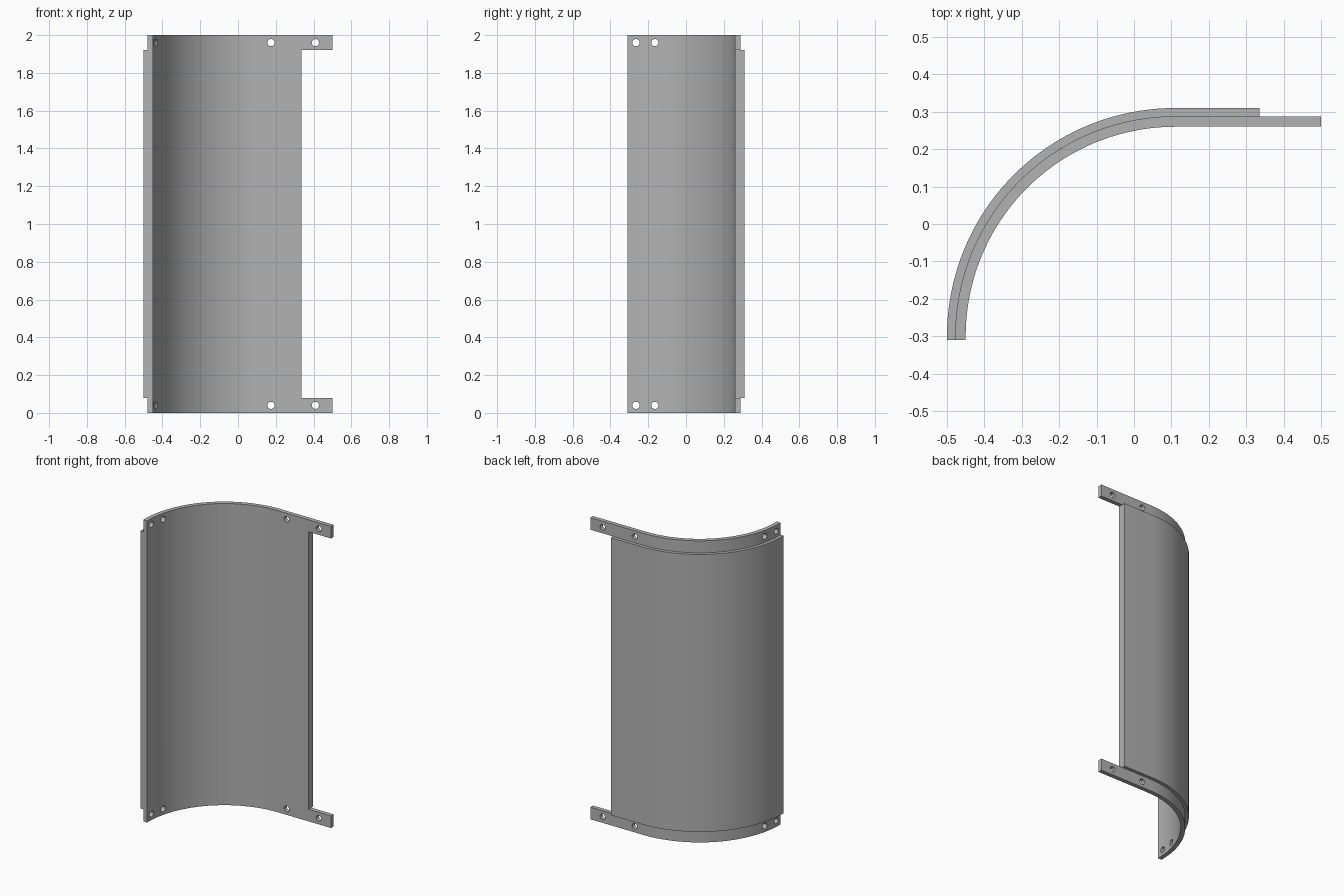
import bpy, bmesh, math
from mathutils import Matrix

if "Cube" in bpy.data.objects:
    bpy.data.objects.remove(bpy.data.objects["Cube"])

CX, CY = 0.11, -0.30             # centre of the bend
R_IN, R_MID, R_OUT = 0.56, 0.588, 0.61
Y_END = -0.31                    # free edge of the curved side
LIP = 0.08                       # height of the end strips
SEGS = 40

grey = bpy.data.materials.new("plain_grey")
grey.diffuse_color = (0.45, 0.45, 0.45, 1)
grey.use_nodes = True
grey.node_tree.nodes["Principled BSDF"].inputs["Base Color"].default_value = grey.diffuse_color


def link(name, bm):
    bmesh.ops.recalc_face_normals(bm, faces=bm.faces[:])
    me = bpy.data.meshes.new(name)
    bm.to_mesh(me)
    bm.free()
    me.materials.append(grey)
    ob = bpy.data.objects.new(name, me)
    bpy.context.collection.objects.link(ob)
    return ob


def path(r, x_end):
    """Short straight, quarter bend, then a flat run to x_end."""
    pts = [(CX - r, Y_END)]
    for i in range(SEGS + 1):
        a = math.pi - i * math.pi / 2 / SEGS
        pts.append((CX + r * math.cos(a), CY + r * math.sin(a)))
    return pts + [(x_end, CY + r)]


def bent_sheet(name, r0, r1, x_end, z0, z1):
    bm = bmesh.new()
    rings = []
    for z in (z0, z1):
        rings.append([[bm.verts.new((x, y, z)) for x, y in path(r, x_end)]
                      for r in (r0, r1)])
    (a0, b0), (a1, b1) = rings
    n = len(a0)
    for i in range(n - 1):
        j = i + 1
        bm.faces.new((a0[i], a0[j], a1[j], a1[i]))
        bm.faces.new((b0[i], b0[j], b1[j], b1[i]))
        bm.faces.new((a0[i], a0[j], b0[j], b0[i]))
        bm.faces.new((a1[i], a1[j], b1[j], b1[i]))
    for i in (0, n - 1):
        bm.faces.new((a0[i], b0[i], b1[i], a1[i]))
    return link(name, bm)


def cut(target, bm):
    tool = link("cutter", bm)
    tool.hide_render = True
    mod = target.modifiers.new("cut", 'BOOLEAN')
    mod.operation = 'DIFFERENCE'
    mod.solver = 'EXACT'
    mod.object = tool
    bpy.context.view_layer.objects.active = target
    bpy.ops.object.modifier_apply(modifier=mod.name)
    bpy.data.objects.remove(tool)


# Inner sheet, full height, with strips reaching past the panel
inner = bent_sheet("inner_sheet", R_IN, R_MID, 0.5, 0, 2)
# Outer sheet, shorter at the top and bottom
outer = bent_sheet("outer_sheet", R_MID, R_OUT, 0.335, LIP, 2 - LIP)

# Window that leaves only the two end strips beyond the panel edge
bm = bmesh.new()
bmesh.ops.create_cube(bm, size=1, matrix=Matrix.Translation((0.535, 0.27, 1))
                      @ Matrix.Diagonal((0.4, 0.3, 2 - 2 * LIP, 1)))
cut(inner, bm)

# Fixing holes through the strips
bm = bmesh.new()
for z in (0.04, 1.96):
    spots = [((x, 0.275, z), 'X') for x in (0.175, 0.41)]
    spots += [((-0.46, y, z), 'Y') for y in (-0.265, -0.165)]
    for pos, axis in spots:
        bmesh.ops.create_cone(
            bm, cap_ends=True, segments=24, radius1=0.019, radius2=0.019,
            depth=0.2, matrix=Matrix.Translation(pos)
            @ Matrix.Rotation(math.pi / 2, 4, axis))
cut(inner, bm)

# Smooth bend, sharp edges
for ob in (inner, outer):
    bpy.ops.object.select_all(action='DESELECT')
    ob.select_set(True)
    bpy.context.view_layer.objects.active = ob
    bpy.ops.object.shade_smooth_by_angle(angle=math.radians(30))
